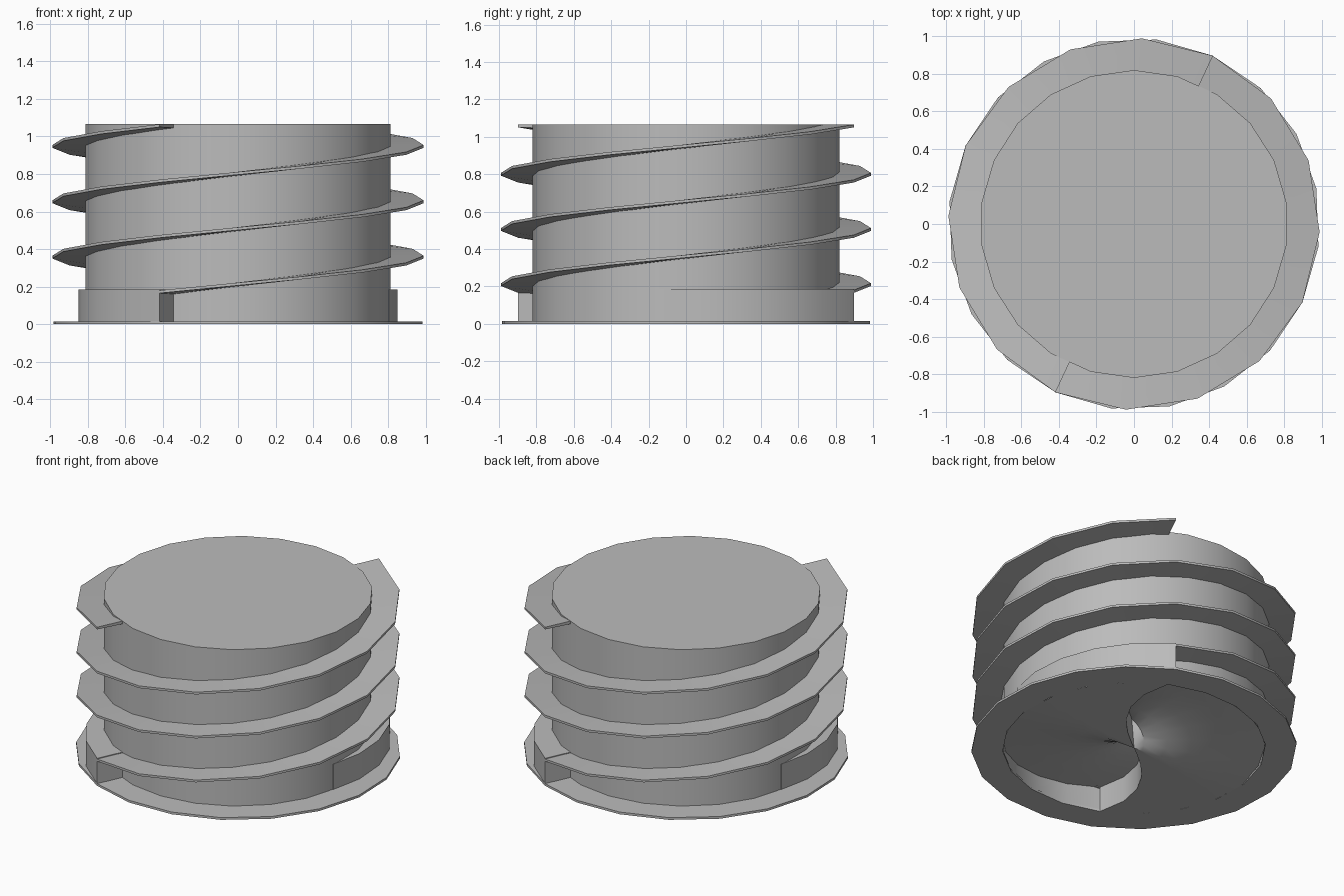
import bpy
import math
import bmesh
from mathutils import Vector

cube = bpy.data.objects.get("Cube")
if cube:
    bpy.data.objects.remove(cube, do_unlink=True)

CORE_R, FLIGHT_R, HEIGHT = 0.82, 0.99, 1.065
START, BULGE, LIP = 65, 75, 0.185      # start angle, bulge sweep, bulge height
THICK = 0.015

grey = bpy.data.materials.new("plain grey")
grey.use_nodes = True
colour = (0.5, 0.5, 0.5, 1)
grey.diffuse_color = colour
grey.node_tree.nodes["Principled BSDF"].inputs["Base Color"].default_value = colour


def polar(r, deg, z):
    a = math.radians(deg)
    return Vector((r * math.cos(a), r * math.sin(a), z))


def finish(name, bm, normals=True):
    bmesh.ops.remove_doubles(bm, verts=bm.verts, dist=1e-4)
    if normals:
        bmesh.ops.recalc_face_normals(bm, faces=bm.faces)
    mesh = bpy.data.meshes.new(name)
    bm.to_mesh(mesh)
    bm.free()
    mesh.materials.append(grey)
    obj = bpy.data.objects.new(name, mesh)
    bpy.context.collection.objects.link(obj)
    bpy.ops.object.select_all(action="DESELECT")
    obj.select_set(True)
    bpy.context.view_layer.objects.active = obj
    bpy.ops.object.shade_smooth_by_angle(angle=math.radians(30))
    return obj


def loft(name, sections, caps=True, closed=True, normals=True):
    """Skin a row of matching sections."""
    bm = bmesh.new()
    rows = [[bm.verts.new(p) for p in s] for s in sections]
    count = len(rows[0])
    for a, b in zip(rows, rows[1:]):
        for i in range(count if closed else count - 1):
            j = (i + 1) % count
            bm.faces.new((a[i], a[j], b[j], b[i]))
    if caps:
        bm.faces.new(rows[0])
        bm.faces.new(rows[-1])
    return finish(name, bm, normals)


# Drum: side wall and flat top, open below for the scoops
bm = bmesh.new()
SIDES = 22
ring = [360 * i / SIDES + 90 for i in range(SIDES)]
low = [bm.verts.new(polar(CORE_R, a, 0.005)) for a in ring]
top = [bm.verts.new(polar(CORE_R, a, HEIGHT)) for a in ring]
for i in range(SIDES):
    j = (i + 1) % SIDES
    bm.faces.new((low[i], low[j], top[j], top[i]))
bm.faces.new(top)
finish("drum", bm, normals=False)

# Thin flange around the foot
flange = []
for i in range(21):
    a = START + 18 * i
    flange.append([polar(r, a, z) for r, z in
                   ((0.8, 0), (FLIGHT_R, 0), (FLIGHT_R, THICK), (0.8, THICK))])
loft("base_flange", flange, caps=False)

# Two helical flights and two bulging foot walls, half a turn apart
STEPS = 24
for side, turn in (("back", 0), ("front", 180)):
    flight = []
    for i in range(STEPS + 1):
        a = START + turn + 540 * i / STEPS
        z = 0.18 + (HEIGHT - 0.18) * i / STEPS
        flight.append([polar(r, a, h) for r, h in
                       ((0.79, z - 0.02), (FLIGHT_R, z - THICK),
                        (FLIGHT_R, z), (0.79, z))])
    loft(side + "_flight", flight)

    wall = []
    for i in range(6):
        t = i / 5
        a = START + turn - BULGE * (1 - t)
        r = CORE_R + (FLIGHT_R - CORE_R) * t
        wall.append([polar(q, a, h) for q, h in
                     ((0.805, 0.005), (r, 0.005), (r, LIP), (0.805, LIP))])
    loft(side + "_foot_wall", wall)

# Underside: two scoops with ramped ceilings and curved leading edges
RADII = (0, 0.06, 0.2, 0.35, 0.5, 0.65, 0.8)
SWEEP, SHIFT, DEPTH = 110, 28, 0.17


def spoke(base, angle, lean, depth):
    row = []
    for r in RADII:
        bend = lean * SHIFT * (1 - (r / 0.8) ** 2)
        row.append(polar(r, base + angle - bend, depth if r else 0))
    row.append(polar(0.8, base + angle, 0))    # drop back to the rim
    return row


spokes = []
for base in (START, START + 180):
    spokes.append(spoke(base, 0, 1, 0))
    for i in range(8):
        t = i / 7
        spokes.append(spoke(base, SWEEP * t, 1 - t, DEPTH * (1 - t)))
    for i in range(1, 4):
        t = i / 4
        spokes.append(spoke(base, SWEEP + (180 - SWEEP) * t, t, 0))
spokes.append(spokes[0])
loft("scooped_underside", spokes, caps=False, closed=False, normals=False)
